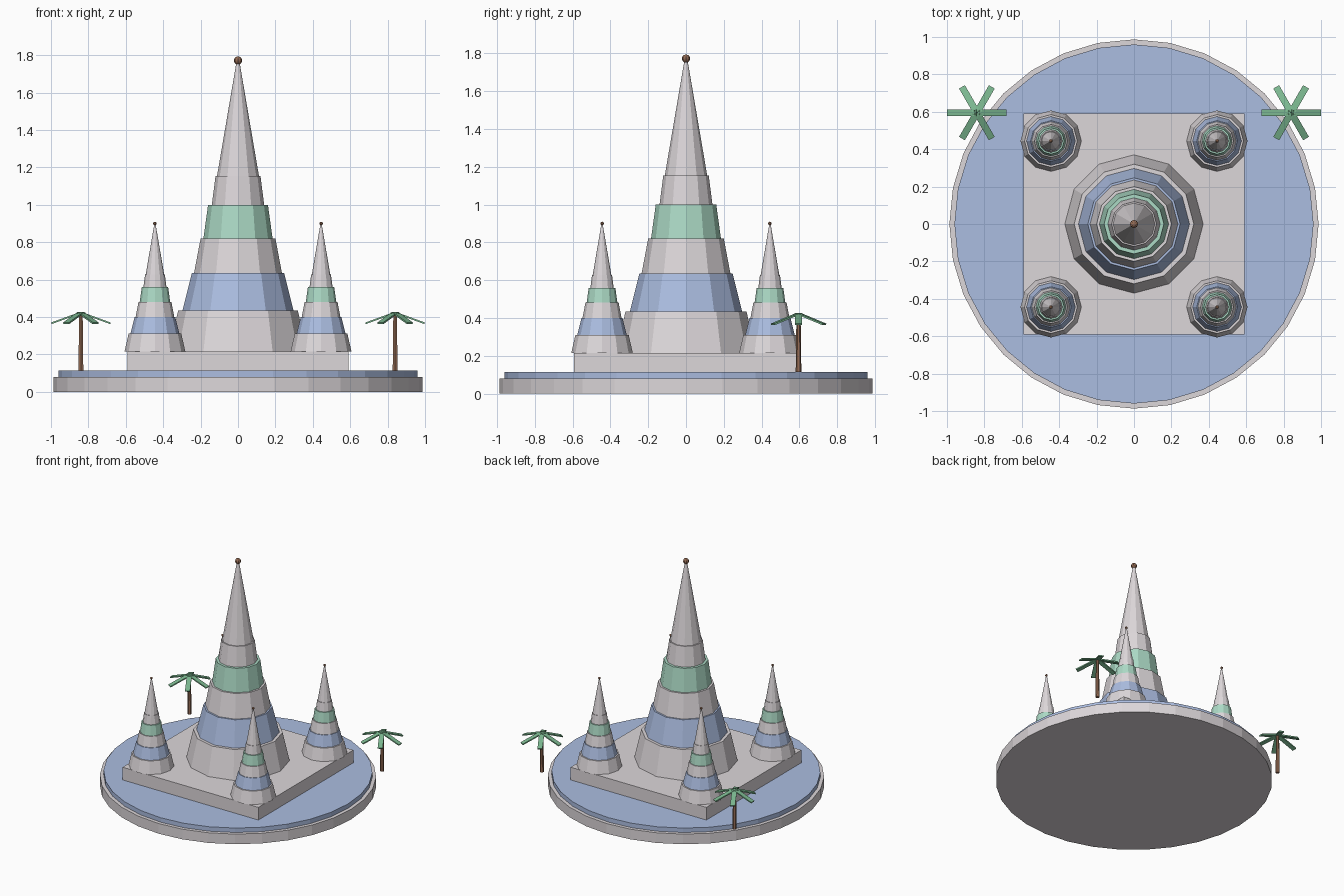
import bpy, bmesh, math
from mathutils import Matrix, Vector

cube = bpy.data.objects.get("Cube")
if cube:
    bpy.data.objects.remove(cube, do_unlink=True)


def material(name, rgb):
    m = bpy.data.materials.new(name)
    m.use_nodes = True
    m.diffuse_color = (*rgb, 1)
    node = next(n for n in m.node_tree.nodes if n.type == 'BSDF_PRINCIPLED')
    node.inputs["Base Color"].default_value = (*rgb, 1)
    return m


STONE = material("pale stone", (0.72, 0.68, 0.70))
BLUE = material("soft blue", (0.41, 0.51, 0.75))
GREEN = material("mint green", (0.41, 0.70, 0.56))
LEAF = material("palm green", (0.20, 0.48, 0.28))
BROWN = material("brown", (0.30, 0.15, 0.09))


def finish(bm, name, mats, loc=(0, 0, 0)):
    bmesh.ops.recalc_face_normals(bm, faces=bm.faces)
    mesh = bpy.data.meshes.new(name)
    bm.to_mesh(mesh)
    bm.free()
    for m in mats:
        mesh.materials.append(m)
    obj = bpy.data.objects.new(name, mesh)
    obj.location = loc
    bpy.context.collection.objects.link(obj)
    return obj


def frustum(name, mat, sides, r1, r2, z1, z2, loc=(0, 0, 0)):
    bm = bmesh.new()
    bmesh.ops.create_cone(bm, cap_ends=True, segments=sides, radius1=r1, radius2=r2, depth=z2 - z1,
                          matrix=Matrix.Translation((0, 0, (z1 + z2) / 2)))
    return finish(bm, name, [mat], loc)


def box(bm, size, matrix):
    bmesh.ops.create_cube(bm, size=1, matrix=matrix @ Matrix.Diagonal((*size, 1)))


# Round base, water and square platform
frustum("round_base", STONE, 32, 0.987, 0.987, 0, 0.08)
frustum("water", BLUE, 32, 0.96, 0.96, 0.08, 0.115)
bm = bmesh.new()
box(bm, (1.184, 1.184, 0.1), Matrix.Translation((0, 0, 0.165)))
finish(bm, "square_platform", [STONE])

# Tower tiers: bottom radius, top radius, top height, colour slot
TIERS = [(0.37, 0.32, 0.22, 0), (0.297, 0.247, 0.42, 1), (0.235, 0.20, 0.605, 0),
         (0.185, 0.16, 0.785, 2), (0.14, 0.12, 0.94, 0), (0.112, 0.008, 1.55, 0)]


def tower(name, scale, x, y, sides=12):
    bm = bmesh.new()

    def ring(r, z):
        return [bm.verts.new((r * scale * math.cos(math.tau * k / sides),
                              r * scale * math.sin(math.tau * k / sides), z * scale))
                for k in range(sides)]

    def bridge(a, b, slot):
        for k in range(sides):
            n = (k + 1) % sides
            bm.faces.new((a[k], a[n], b[n], b[k])).material_index = slot

    last, z, last_slot = None, 0, 0
    for r1, r2, top, slot in TIERS:
        low, high = ring(r1, z), ring(r2, top)
        if last:
            bridge(last, low, last_slot)
        else:
            bm.faces.new(low)
        bridge(low, high, slot)
        last, z, last_slot = high, top, slot
    bm.faces.new(last)
    finish(bm, name, [STONE, BLUE, GREEN], (x, y, 0.215))
    # Ball on the tip
    bm = bmesh.new()
    bmesh.ops.create_uvsphere(bm, u_segments=8, v_segments=6, radius=0.022 * scale)
    finish(bm, name + "_ball", [BROWN], (x, y, 0.215 + 1.557 * scale))


tower("central_tower", 1, 0, 0)
for fy, depth in ((-1, "front"), (1, "back")):
    for fx, side in ((1, "left"), (-1, "right")):
        tower(f"{depth}_{side}_tower", 0.44, fx * 0.444, fy * 0.444)

# Palm trees with six drooping leaves
for fx, side in ((1, "left"), (-1, "right")):
    spot = (fx * 0.84, 0.595, 0)
    frustum(side + "_palm_trunk", BROWN, 6, 0.015, 0.011, 0.115, 0.42, spot)
    bm = bmesh.new()
    for k in range(6):
        m = (Matrix.Translation((0, 0, 0.424)) @ Matrix.Rotation(k * math.tau / 6, 4, 'Z')
             @ Matrix.Rotation(math.radians(20), 4, 'Y') @ Matrix.Translation((0.085, 0, 0)))
        box(bm, (0.166, 0.036, 0.009), m)
    finish(bm, side + "_palm_leaves", [LEAF], spot)
